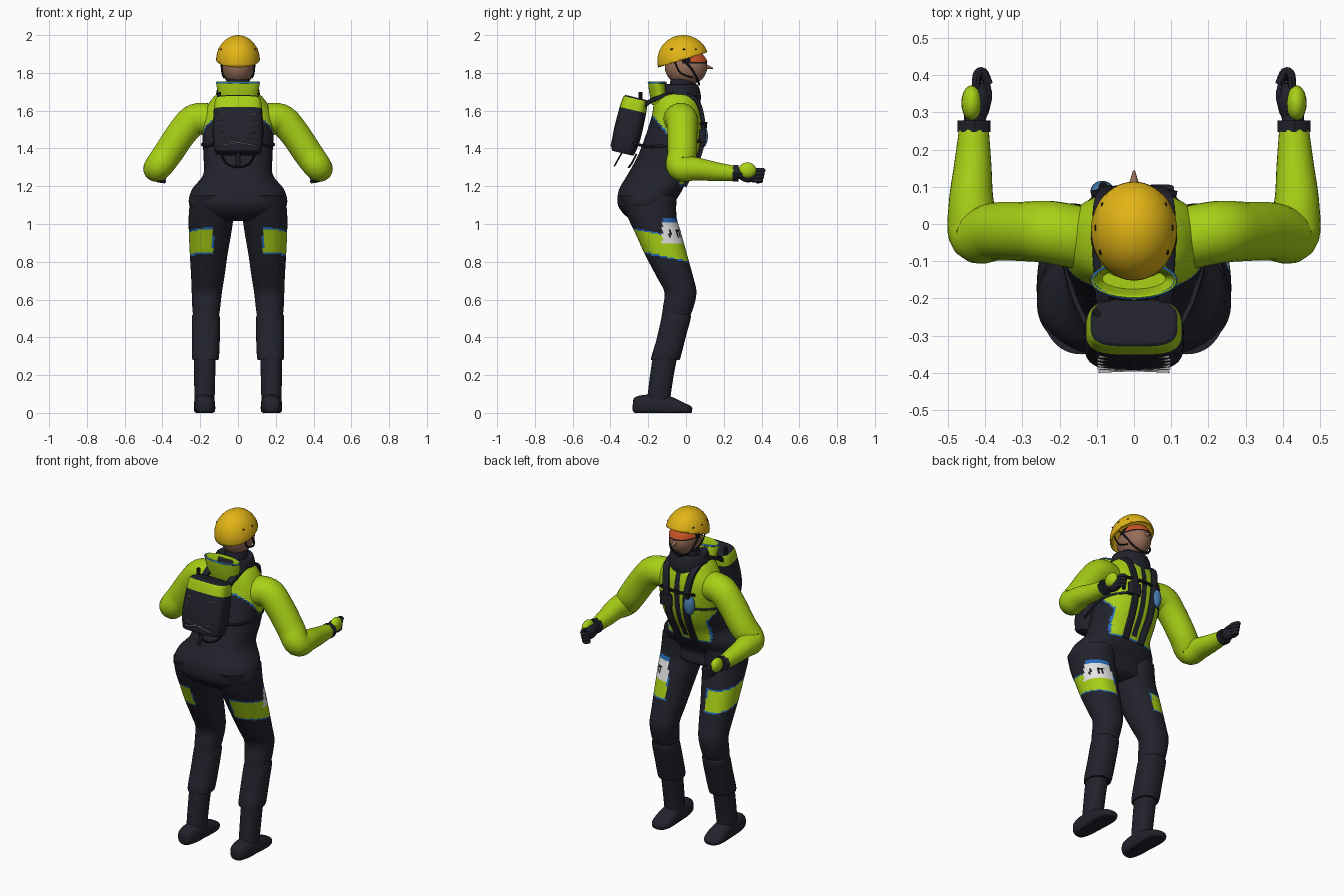
import bpy, bmesh, math
from mathutils import Vector

if "Cube" in bpy.data.objects:
    bpy.data.objects.remove(bpy.data.objects["Cube"])

COL = {"lime": (.39, .63, .008), "navy": (.016, .016, .026), "yellow": (.76, .46, .008),
       "skin": (.30, .15, .095), "blue": (.02, .15, .52), "orange": (.58, .09, .02),
       "steel_blue": (.06, .2, .42), "black": (.007, .007, .01), "grey": (.42, .42, .42),
       "white": (.78, .78, .78)}
MATS = {}
for k, c in COL.items():
    MATS[k] = bpy.data.materials.new(k)
    MATS[k].diffuse_color = (*c, 1)


def finish(name, bm, mat, rule=None, angle=45):
    """Turn a bmesh into a smooth object, coloured whole or by a rule on face centres."""
    bmesh.ops.recalc_face_normals(bm, faces=bm.faces)
    names = [mat]
    if rule:
        for f in bm.faces:
            m = rule(f.calc_center_median()) or mat
            if m not in names:
                names.append(m)
            f.material_index = names.index(m)
    me = bpy.data.meshes.new(name)
    bm.to_mesh(me)
    bm.free()
    for m in names:
        me.materials.append(MATS[m])
    ob = bpy.data.objects.new(name, me)
    bpy.context.collection.objects.link(ob)
    bpy.ops.object.select_all(action='DESELECT')
    ob.select_set(True)
    bpy.context.view_layer.objects.active = ob
    bpy.ops.object.shade_smooth_by_angle(angle=math.radians(angle))
    return ob


def sweep(name, st, mat, n=24, sub=5, flat=False, e=2, ref=(1, 0, 0), rule=None, floor=False):
    """Loft ellipses along smooth stations (x, y, z, ra, rb)."""
    P = [Vector(s) for s in st]
    S = []
    for i in range(len(P) - 1):
        a, b, c, d = P[max(i - 1, 0)], P[i], P[i + 1], P[min(i + 2, len(P) - 1)]
        for k in range(sub):
            t = k / sub
            S.append(b + (c - a) * (.5 * t) + (a * 2 - b * 5 + c * 4 - d) * (.5 * t * t)
                     + (b * 3 - a - c * 3 + d) * (.5 * t ** 3))
    S.append(P[-1])
    bm, rings, u = bmesh.new(), [], Vector(ref)
    for i, s in enumerate(S):
        if flat:
            u, v = Vector((1, 0, 0)), Vector((0, 1, 0))
        else:
            t = (S[min(i + 1, len(S) - 1)] - S[max(i - 1, 0)])
            t = Vector(t[:3]).normalized()
            u = (u - t * u.dot(t)).normalized()
            v = t.cross(u)
        ring = []
        for k in range(n):
            c, q = math.cos(2 * math.pi * k / n), math.sin(2 * math.pi * k / n)
            c, q = math.copysign(abs(c) ** (2 / e), c), math.copysign(abs(q) ** (2 / e), q)
            p = Vector(s[:3]) + u * (c * s[3]) + v * (q * s[4])
            if floor:
                p.z = max(p.z, 0)
            ring.append(bm.verts.new(p))
        rings.append(ring)
    for r0, r1 in zip(rings, rings[1:]):
        for k in range(n):
            bm.faces.new((r0[k], r0[(k + 1) % n], r1[(k + 1) % n], r1[k]))
    bm.faces.new(rings[0])
    bm.faces.new(rings[-1])
    return finish(name, bm, mat, rule)


def ellipsoid(name, c, r, mat, cuts=(), n=32):
    """Ellipsoid with the side each cut plane (point, normal) faces removed."""
    bm = bmesh.new()
    bmesh.ops.create_uvsphere(bm, u_segments=n, v_segments=n // 2, radius=1)
    for v in bm.verts:
        v.co = Vector([c[i] + v.co[i] * r[i] for i in range(3)])
    for p, no in cuts:
        g = bm.verts[:] + bm.edges[:] + bm.faces[:]
        bmesh.ops.bisect_plane(bm, geom=g, plane_co=p, plane_no=no, clear_outer=True)
    return finish(name, bm, mat)


def cord(name, pts, r, mat, sub=4, ry=None):
    return sweep(name, [(*p, r, ry or r) for p in pts], mat, 8, sub)


def levels(rows):
    """Rows of (z, centre x, half width, back y, front y) as stations."""
    return [(x, (b + f) / 2, z, w, (f - b) / 2) for z, x, w, b, f in rows]


# torso with jacket, yoke and hips
def jacket(p):
    a = abs(p.x)
    d = min(p.z - (1.5 - 1.2 * (p.y + .12)), p.z - 1.2)
    d = max(d, min(p.z - 1.2, .15 - a, (p.y + .09) * 2))
    if d < 0:
        return "navy"
    if a < .013 and p.y > 0:
        return "navy"
    return "blue" if d < .011 or (a < .019 and p.y > 0 and p.z > 1.42) else "lime"


sweep("torso", levels([(1.71, 0, .085, -.13, .05), (1.66, 0, .14, -.165, .065),
      (1.57, 0, .185, -.182, .088), (1.45, 0, .187, -.22, .085), (1.35, 0, .182, -.26, .06),
      (1.26, 0, .185, -.31, .015), (1.18, 0, .245, -.355, -.02), (1.10, 0, .258, -.36, -.065),
      (1.04, 0, .2, -.315, -.06), (1.015, 0, .1, -.26, -.09)]),
      "navy", 96, 10, True, 2.3, rule=jacket)


# legs with coloured thigh bands and a map pocket on one side
def trousers(p):
    h = p.z + .2 * (p.y + .13)
    ang = math.degrees(math.atan2(p.y + .14, p.x - .15))
    if p.x > 0 and p.y > -.125 and .895 < p.z < 1.03 and 5 < ang < 95:
        if p.z > 1.005:
            return "blue"
        if abs(p.z - .95) < .02 and min(abs(ang - t) for t in (30, 55, 66)) < 3.5:
            return "black"
        return "white"
    if abs(p.x) > .13 and .825 < h < .95:
        return "blue" if h < .833 or h > .942 or abs(p.x) < .135 else "lime"


for s, side in ((1, "right"), (-1, "left")):
    sweep("leg_" + side, levels([(z, x * s, w, b, f) for z, x, w, b, f in (
        (1.15, .14, .112, -.35, -.05), (1.04, .143, .118, -.31, -.05),
        (.95, .148, .112, -.268, -.025), (.84, .155, .1, -.218, .005),
        (.72, .16, .088, -.155, .038), (.64, .165, .08, -.115, .055),
        (.56, .168, .074, -.122, .04), (.48, .17, .066, -.135, .01),
        (.3, .175, .058, -.175, -.045), (.1, .177, .054, -.203, -.08),
        (.03, .177, .05, -.21, -.08))]), "navy", 64, 14, True, 2.2, rule=trousers)
    sweep("shin_guard_" + side, levels([(.52, .17 * s, .07, -.115, .022),
          (.5, .17 * s, .074, -.125, .025), (.4, .17 * s, .074, -.152, -.002),
          (.29, .172 * s, .071, -.185, -.03), (.28, .172 * s, .06, -.175, -.04)]),
          "navy", 28, 3, True, 2.4)
    sweep("boot_" + side, [(.177 * s, y, z, w, h) for y, z, w, h in (
        (-.282, .04, .02, .025), (-.265, .04, .043, .045), (-.2, .042, .055, .055),
        (-.1, .035, .056, .055), (-.02, .022, .056, .034), (.02, .015, .04, .022),
        (.032, .013, .015, .012))], "navy", 24, 4, e=2.5, floor=True)

    # arms, cuffs and gloves
    sweep("sleeve_" + side, [(x * s, y, z, r, r) for x, y, z, r in (
        (.13, -.04, 1.55, .085), (.225, -.022, 1.553, .084), (.295, -.02, 1.485, .08),
        (.37, -.02, 1.375, .078), (.425, -.028, 1.3, .073), (.437, .055, 1.292, .061),
        (.433, .16, 1.277, .05), (.43, .255, 1.268, .04))], "lime", 28, 6, ref=(0, 1, 0))
    cord("cuff_" + side, [(.43 * s, .247, 1.268), (.43 * s, .278, 1.268)], .044, "navy", 2)
    cord("wrist_" + side, [(.428 * s, .27, 1.268), (.425 * s, .31, 1.268)], .03, "navy", 2)
    ellipsoid("palm_" + side, (.415 * s, .33, 1.262), (.03, .055, .042), "navy", n=20)
    ellipsoid("hand_back_" + side, (.436 * s, .325, 1.284), (.028, .048, .042), "lime", n=20)
    for i in range(4):
        z = 1.232 + .018 * i
        cord("finger_%s_%d" % (side, i), [(.424 * s, .35, z), (.422 * s, .385 + .005 * i, z),
             (.405 * s, .397 + .004 * i, z - .004), (.39 * s, .375, z - .006)], .0115, "navy")
    cord("thumb_" + side, [(.4 * s, .31, 1.27), (.393 * s, .345, 1.275),
                           (.4 * s, .38, 1.27)], .012, "navy")

    # harness straps over the shoulders and down the chest
    sweep("harness_strap_" + side, [(x * s, y, z, .02, .012) for x, y, z in (
        (.08, -.25, 1.6), (.085, -.18, 1.655), (.092, -.06, 1.69), (.09, .045, 1.665),
        (.075, .083, 1.58), (.062, .09, 1.46), (.06, .064, 1.35), (.055, .015, 1.25),
        (.053, -.01, 1.2))], "navy", 12, 5, e=4)
    # chin straps and helmet vents
    cord("chin_strap_" + side, [(.088 * s, -.02, 1.875), (.084 * s, .03, 1.82),
         (.06 * s, .06, 1.765), (0, .07, 1.737)], .0055, "black")
    cord("nape_strap_" + side, [(.09 * s, -.06, 1.86), (.084 * s, -.03, 1.8),
         (.075 * s, .035, 1.775)], .004, "black")
    for i, y in enumerate((-.075, -.01, .05)):
        q = 1 - ((y + .017) / .135) ** 2 - .2
        ellipsoid("vent_%s_%d" % (side, i), (.115 * math.sqrt(q) * s, y, 1.925),
                  (.004, .009, .004), "black", n=10)
    cord("side_strap_" + side, [(.12 * s, -.28, 1.43), (.16 * s, -.2, 1.41),
         (.188 * s, -.08, 1.42), (.17 * s, .0, 1.43), (.1 * s, .075, 1.44)], .008, "navy")

# head, nose, goggles, helmet
ellipsoid("head", (0, 0, 1.83), (.084, .112, .097), "skin")
sweep("nose", [(0, .1, 1.834, .016, .016), (0, .143, 1.824, .003, .003)], "skin", 10, 2)
for nm, m, g, lo, hi, y in (("goggle_frame", "black", .003, 1.85, 1.915, -.02),
                            ("goggle_lens", "orange", .006, 1.858, 1.905, .025)):
    ellipsoid(nm, (0, 0, 1.83), (.084 + g, .112 + g, .097 + g), m,
              [((0, 0, lo), (0, 0, -1)), ((0, 0, hi), (0, 0, 1)), ((0, y, 0), (0, -1, 0))])
helmet = ellipsoid("helmet", (0, -.015, 1.864), (.116, .137, .136), "yellow",
                   [((0, -.15, 1.828), (0, .31, -1))], 48)
rim = helmet.modifiers.new("thickness", 'SOLIDIFY')
rim.thickness, rim.offset = .01, -1

# neck, collar and open hood
sweep("neck", levels([(1.62, 0, .08, -.11, .05), (1.77, 0, .06, -.08, .05)]), "navy", 24, 2, True)
sweep("collar", levels([(1.62, 0, .12, -.15, .07), (1.67, 0, .118, -.148, .079),
      (1.72, 0, .11, -.135, .07), (1.74, 0, .1, -.125, .055), (1.725, 0, .075, -.1, .035)]),
      "navy", 32, 4, True)
sweep("hood", levels([(1.63, 0, .1, -.18, -.08), (1.68, 0, .105, -.192, -.09),
      (1.745, 0, .115, -.2, -.105), (1.748, 0, .107, -.192, -.112),
      (1.69, 0, .085, -.175, -.12)]), "lime", 32, 4, True)
cord("hood_rim", [(.112 * math.cos(t * math.pi / 12), -.152 + .046 * math.sin(t * math.pi / 12),
     1.748) for t in range(25)], .005, "blue", 2)

# backpack, tilted with the back
AX = Vector((0, .07, .295))
B0 = Vector((0, -.335, 1.375))


def pack_rule(p):
    t = (p - B0).dot(AX) / AX.length_squared
    return "lime" if .76 < t < .975 else None


sweep("backpack", [(*(B0 + AX * t), w, d) for t, w, d in (
    (0, .105, .05), (.03, .122, .062), (.3, .134, .074), (.7, .13, .073),
    (.93, .122, .068), (.99, .112, .06), (1, .1, .052))], "navy", 48, 8, e=3.5, rule=pack_rule)


def on_back(x, t):
    p = B0 + AX * t
    return (x, p.y - .074, p.z - .017 + .003)


for s in (1, -1):
    cord("lace_%s" % ("a" if s > 0 else "b"),
         [on_back(.095 * s * (-1) ** i, .18 + .115 * i) for i in range(6)], .0035, "grey", 1)
for i in range(2):
    cord("lace_bar_%d" % i, [on_back(-.095, .2 + .5 * i), on_back(.095, .2 + .5 * i)],
         .003, "grey", 1)
cord("tool_shaft", [(-.1, -.24, 1.56), (-.1, -.24, 1.7)], .011, "black", 1)
cord("tool_handle", [(-.155, -.24, 1.703), (-.078, -.24, 1.703)], .011, "black", 1)
cord("pack_tail_strap", [(0, -.335, 1.385), (0, -.355, 1.35), (0, -.38, 1.305)], .012, "black",
     3, .004)
cord("back_loop", [(-.09, -.262, 1.37), (-.06, -.288, 1.32), (0, -.304, 1.3),
                   (.06, -.288, 1.32), (.09, -.262, 1.37)], .005, "black")

# chest fittings
cord("chest_strap", [(-.115, .08, 1.53), (0, .1, 1.53), (.115, .08, 1.53)], .009, "black")
ellipsoid("flask", (-.085, .088, 1.465), (.032, .028, .06), "steel_blue", n=20)
cord("flask_cap", [(-.083, .098, 1.51), (-.083, .1, 1.54)], .013, "black", 2)
sweep("chest_pouch", [(.07, .085, 1.43, .038, .018), (.07, .088, 1.5, .038, .018)],
      "navy", 20, 2, e=5)

for m in bpy.data.materials:
    if m.users and not m.is_grease_pencil:
        m.use_nodes = True
        m.node_tree.nodes["Principled BSDF"].inputs["Base Color"].default_value = m.diffuse_color
